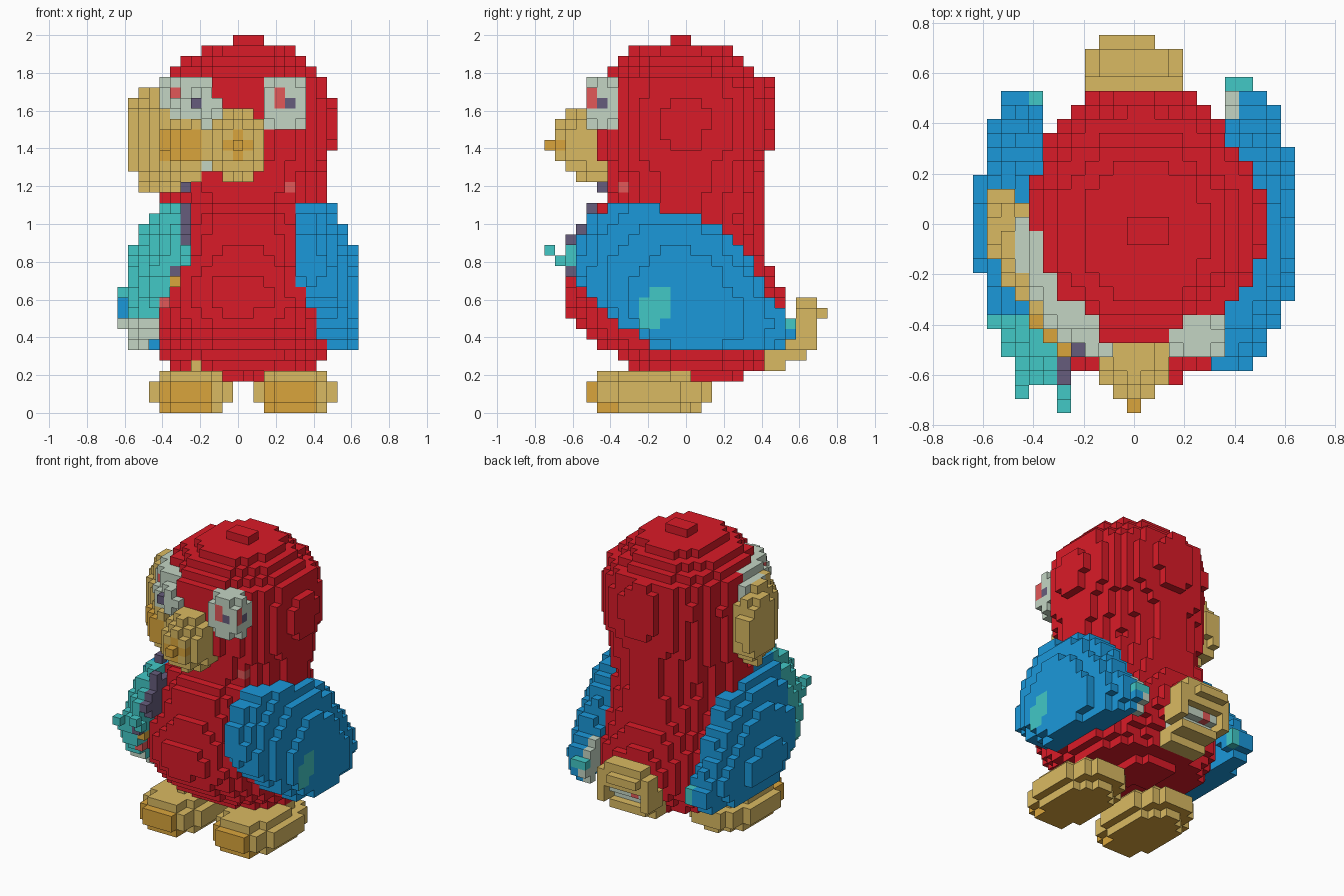
import bpy, bmesh, math

old = bpy.data.objects.get("Cube")
if old:
    bpy.data.objects.remove(old, do_unlink=True)

V = 2.0 / 36  # size of one block


def lin(c):
    c /= 255
    return c / 12.92 if c <= 0.04045 else ((c + 0.055) / 1.055) ** 2.4


COLOURS = {
    "red": (218, 27, 40), "blue": (27, 152, 218), "teal": (66, 200, 198),
    "tan": (218, 186, 98), "ochre": (218, 165, 60), "pale_grey": (196, 213, 196),
    "slate": (102, 92, 124), "coral": (226, 88, 88),
}
mats = {}
for name, rgb in COLOURS.items():
    m = bpy.data.materials.new(name)
    m.use_nodes = True
    col = (*[lin(c) for c in rgb], 1.0)
    m.diffuse_color = col
    bsdf = m.node_tree.nodes["Principled BSDF"]
    bsdf.inputs["Base Color"].default_value = col
    bsdf.inputs["Roughness"].default_value = 0.8
    mats[name] = m

cells = {}  # (i, j, k) -> (part, colour)


def fill(part, inside, colour):
    """Fill every block whose centre is inside; colour is a name or a rule."""
    for i in range(-11, 12):
        for j in range(-13, 14):
            for k in range(36):
                x, y, z = i * V, j * V, (k + 0.5) * V
                if inside(x, y, z):
                    c = colour if isinstance(colour, str) else colour(x, y, z)
                    cells[i, j, k] = (part, c)


def block(part, colour, x, y, z):
    cells[round(x / V), round(y / V), int(z / V)] = (part, colour)


def ellipsoid(cx, cy, cz, rx, ry, rz, turn=0.0):
    """Ellipsoid test, turned about z by an angle in degrees."""
    c, s = math.cos(math.radians(turn)), math.sin(math.radians(turn))

    def test(x, y, z):
        dx, dy = x - cx, y - cy
        u, v = dx * c + dy * s, dy * c - dx * s
        return (u / rx) ** 2 + (v / ry) ** 2 + ((z - cz) / rz) ** 2 < 1
    return test


def section(profile, z):
    """Interpolate the values of a profile at height z, or None outside it."""
    for a, b in zip(profile, profile[1:]):
        if a[0] - 0.01 <= z <= b[0] + 0.01:
            t = min(max((z - a[0]) / (b[0] - a[0]), 0), 1)
            return [p + (q - p) * t for p, q in zip(a[1:], b[1:])]
    return None


# Body and head: stacked ovals (z, x min, x max, y min, y max)
BODY = [
    (0.19, -0.08, 0.19, 0.02, 0.31), (0.25, -0.37, 0.41, -0.31, 0.41),
    (0.31, -0.42, 0.47, -0.37, 0.44), (0.36, -0.43, 0.47, -0.47, 0.50),
    (0.47, -0.43, 0.47, -0.59, 0.55), (0.58, -0.44, 0.47, -0.64, 0.53),
    (0.70, -0.44, 0.47, -0.63, 0.48), (0.85, -0.42, 0.47, -0.57, 0.43),
    (1.05, -0.40, 0.46, -0.52, 0.41), (1.14, -0.40, 0.46, -0.43, 0.41),
    (1.25, -0.41, 0.47, -0.45, 0.41), (1.40, -0.42, 0.51, -0.47, 0.45),
    (1.60, -0.42, 0.52, -0.47, 0.47), (1.74, -0.42, 0.48, -0.47, 0.45),
    (1.80, -0.37, 0.42, -0.42, 0.37), (1.86, -0.31, 0.37, -0.37, 0.31),
    (1.92, -0.20, 0.30, -0.31, 0.25), (1.972, -0.05, 0.15, -0.10, 0.05),
]


def in_body(x, y, z):
    oval = section(BODY, z)
    if not oval:
        return False
    x0, x1, y0, y1 = oval
    power = 2.25 if z < 0.8 else 2
    return abs((2 * x - x0 - x1) / (x1 - x0)) ** power + \
        abs((2 * y - y0 - y1) / (y1 - y0)) ** power < 1


fill("body", in_body, "red")

# Wing outline from the side (z, y min, y max)
WING = [
    (0.36, -0.20, 0.52), (0.42, -0.28, 0.585), (0.47, -0.36, 0.585),
    (0.53, -0.43, 0.52), (0.64, -0.53, 0.43), (0.75, -0.585, 0.37),
    (0.92, -0.585, 0.26), (0.97, -0.54, 0.20), (1.03, -0.52, 0.08),
    (1.085, -0.42, -0.13),
]


def wing(side, middle, bend, lean, bulge, height, shift):
    """Bulging shell that curves round the body."""
    def test(x, y, z):
        span, dz = section(WING, z), z - 0.72
        if not span or abs(dz) > height:
            return False
        y0, y1 = span
        t = (2 * (y - shift) - y0 - y1) / (y1 - y0)
        if abs(t) > 1:
            return False
        mid = middle - bend * y * y - lean * max(dz, -0.17)
        round_off = math.sqrt((1 - t * t) * (1 - (dz / height) ** 2))
        return abs(side * x - mid) < 0.038 + bulge * round_off
    return test


def left_wing_colour(x, y, z):
    if y > 0.53 and z > 0.44 and x < 0.47:
        return "teal"
    return "pale_grey" if y > 0.40 and x < 0.41 else "blue"


def right_wing_colour(x, y, z):
    if y < -0.30 and x > -0.31 and z > 0.70:
        return "slate"
    if y < -0.38 or (y > 0.45 and x > -0.43):
        return "teal"
    return "blue"


fill("left_wing", wing(1, 0.505, 0.37, 0.18, 0.105, 0.42, 0.0), left_wing_colour)
fill("right_wing", wing(-1, 0.475, 0.28, 0.24, 0.09, 0.375, -0.03), right_wing_colour)

# Loose feather blocks and the dark inner edge in front of the right wing
for p in ((-0.28, -0.72, 0.87), (-0.28, -0.67, 0.81), (-0.45, -0.67, 0.81),
          (-0.45, -0.61, 0.76)):
    block("right_wing", "teal", *p)
for z in (0.86, 0.92, 0.97, 1.03, 1.08, 1.20):
    block("right_wing", "slate", -0.28, -0.50 if z < 1.1 else -0.44, z)


# Feet: four rounded layers each
def foot(cx, rx):
    def test(x, y, z):
        k = int(z / V)
        if k > 3:
            return False
        f = (0.80, 1.0, 1.0, 0.76)[k]
        cy = -0.20 if k < 3 else -0.22
        return ((x - cx) / (rx * f)) ** 2 + ((y - cy) / (0.335 * f ** 0.8)) ** 2 < 1
    return test


def foot_colour(x, y, z):
    return "ochre" if y < -0.33 and z < 0.14 and 0.14 < abs(x) < 0.44 else "tan"


fill("left_foot", foot(0.305, 0.23), foot_colour)
fill("right_foot", foot(-0.25, 0.23), foot_colour)
block("right_foot", "tan", -0.22, -0.28, 0.25)


# Tail: upturned curved fan, narrow at the root, with a recessed middle
def in_tail(x, y, z):
    r = math.hypot(y - 0.42, z - 0.56)
    recess = abs(x) < 0.12 and 0.33 < z < 0.45
    if not 0.17 < r < (0.27 if recess else 0.325) or y < 0.4 or z > 0.62:
        return False
    if y > 0.7:
        return 0.48 < z < 0.56 and abs(x + 0.03) < 0.12
    return abs(x) < (0.21 if 0.33 < z < 0.56 and y > 0.52 else 0.15)


def tail_colour(x, y, z):
    r = math.hypot(y - 0.42, z - 0.56)
    return "pale_grey" if abs(x) < 0.12 and 0.33 < z < 0.45 and r > 0.2 else "tan"


fill("tail", in_tail, tail_colour)
block("tail", "coral", -0.06, 0.61, 0.42)

# Face: large side cheek plate, pale patches and beak
fill("cheek_plate", ellipsoid(-0.408, -0.15, 1.45, 0.32, 0.135, 0.29, -58), "tan")
fill("inner_cheek", ellipsoid(-0.28, -0.33, 1.42, 0.23, 0.13, 0.19, -58),
     lambda x, y, z: "ochre" if abs(z - 1.42) < 0.09 and -0.40 < x < -0.2 else "tan")
fill("right_face_patch", ellipsoid(-0.295, -0.25, 1.635, 0.32, 0.115, 0.165, -58), "pale_grey")
fill("left_face_patch", ellipsoid(0.25, -0.43, 1.64, 0.13, 0.11, 0.155), "pale_grey")
fill("beak", ellipsoid(0, -0.45, 1.425, 0.155, 0.265, 0.20),
     lambda x, y, z: "ochre" if math.hypot(x, z - 1.42) < 0.06 else "tan")
block("beak", "ochre", 0, -0.72, 1.42)


# Eyes and spots: recolour the frontmost block at each place
def front_dot(part, colour, x, z):
    i, k = round(x / V), int(z / V)
    for j in range(-13, 0):
        if (i, j, k) in cells:
            cells[i, j, k] = (part, colour)
            return


for part, colour, x, z in (
        ("left_eye", "slate", 0.28, 1.64), ("left_eye", "coral", 0.22, 1.64),
        ("left_eye", "coral", 0.22, 1.70), ("right_eye", "slate", -0.22, 1.64),
        ("right_eye", "coral", -0.33, 1.69), ("right_wing", "slate", -0.33, 0.75),
        ("right_wing", "ochre", -0.33, 0.70), ("right_wing", "coral", -0.39, 0.58),
        ("chest_spots", "coral", 0.28, 1.20), ("chest_spots", "pale_grey", -0.17, 1.30)):
    front_dot(part, colour, x, z)
block("left_eye", "slate", 0.33, -0.44, 1.64)


def face_colour(part, col, cell, n):
    """Colours that depend on the direction a face looks."""
    y, z = cell[1] * V, (cell[2] + 0.5) * V
    if part == "right_wing" and col in ("blue", "teal") and n[1] < 0 and y < 0.1:
        if z < 0.5:
            return "pale_grey"
        return "blue" if z < 0.62 and cell[0] == -11 else "teal"
    if part == "left_wing" and n[0] > 0:
        patch = ((y + 0.17 - (z - 0.56) * 0.4) / 0.075) ** 2 + ((z - 0.56) / 0.12) ** 2
        return "teal" if patch < 1 else col
    if part == "left_face_patch" and n[0] > 0 and y < -0.48 and 1.61 < z < 1.72:
        return "coral"
    if part.endswith("foot") and n[2] < 0:
        return "ochre"
    return col


# Outer faces of each part become one mesh
SIDES = []
for axis in range(3):
    for d in (0, 1):
        n = [0, 0, 0]
        n[axis] = 2 * d - 1
        quad = []
        for a, b in ((0, 0), (1, 0), (1, 1), (0, 1)):
            q = [0, 0, 0]
            q[axis], q[(axis + 1) % 3], q[(axis + 2) % 3] = d, a, b
            quad.append(q)
        SIDES.append((n, quad if d else quad[::-1]))

for part in sorted({p for p, _ in cells.values()}):
    own = {c: col for c, (p, col) in cells.items() if p == part}
    bm = bmesh.new()
    verts, names = {}, []
    for (i, j, k), col in own.items():
        for n, quad in SIDES:
            if (i + n[0], j + n[1], k + n[2]) in cells:
                continue
            ring = []
            for q in quad:
                key = (i + q[0], j + q[1], k + q[2])
                if key not in verts:
                    verts[key] = bm.verts.new(((key[0] - 0.5) * V, (key[1] - 0.5) * V, key[2] * V))
                ring.append(verts[key])
            shown = face_colour(part, col, (i, j, k), n)
            if shown not in names:
                names.append(shown)
            bm.faces.new(ring).material_index = names.index(shown)
    mesh = bpy.data.meshes.new(part)
    bm.to_mesh(mesh)
    bm.free()
    for nme in names:
        mesh.materials.append(mats[nme])
    bpy.context.scene.collection.objects.link(bpy.data.objects.new(part, mesh))
